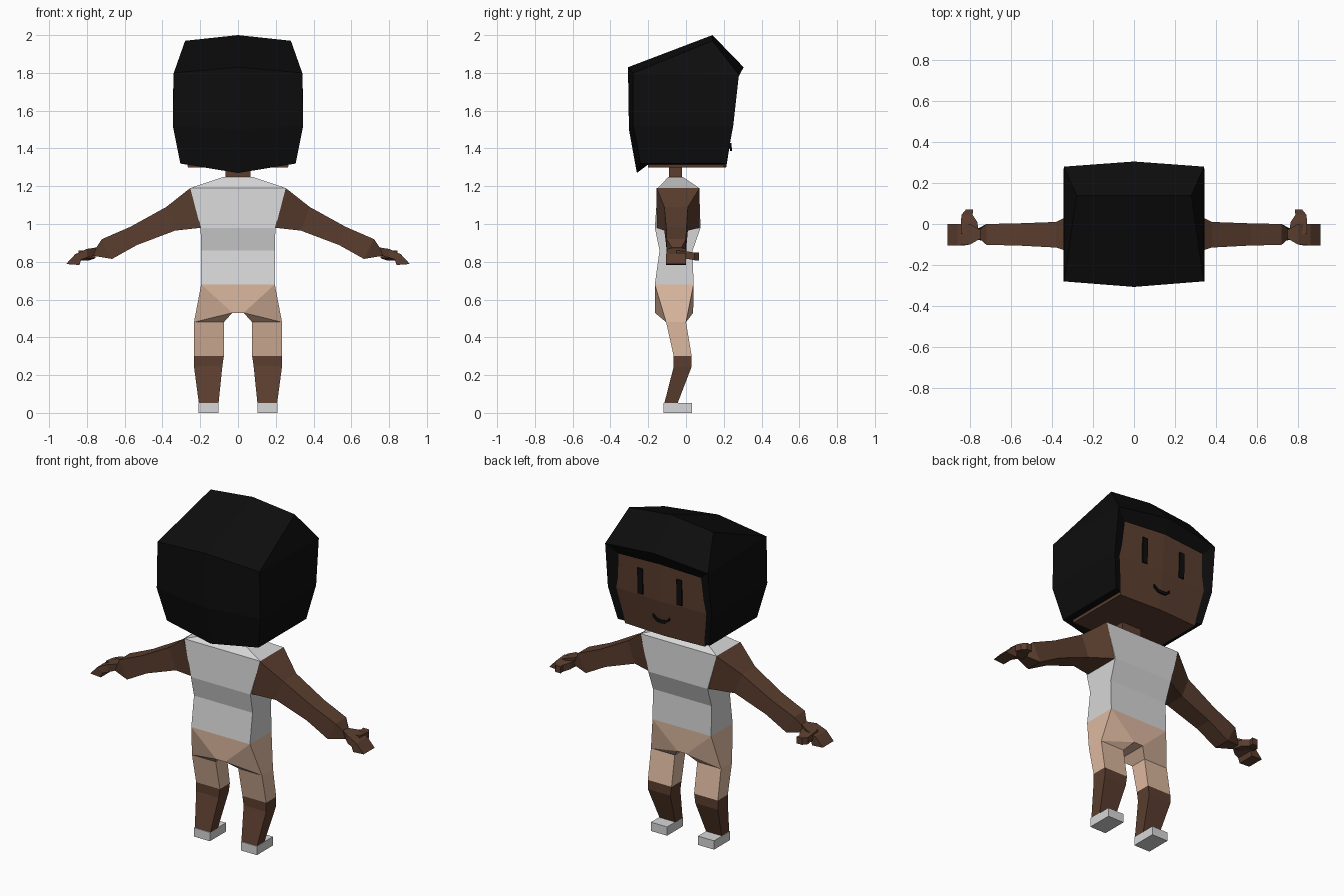
import bpy, bmesh


def material(name, rgb):
    m = bpy.data.materials.new(name)
    m.diffuse_color = (*rgb, 1)
    return m


SKIN = material("brown skin", (0.105, 0.048, 0.028))
BLACK = material("black", (0.004, 0.004, 0.004))
SHIRT = material("pale grey", (0.68, 0.68, 0.68))
TAN = material("tan", (0.72, 0.48, 0.35))


def build(name, verts, faces, mat):
    """Flat-shaded mesh with outward normals."""
    bm = bmesh.new()
    vs = [bm.verts.new(v) for v in verts]
    for f in faces:
        bm.faces.new([vs[i] for i in f])
    bmesh.ops.recalc_face_normals(bm, faces=bm.faces)
    me = bpy.data.meshes.new(name)
    bm.to_mesh(me)
    bm.free()
    me.materials.append(mat)
    ob = bpy.data.objects.new(name, me)
    bpy.context.collection.objects.link(ob)
    return ob


def loft(name, rings, mat):
    """Bridge equal-length rings of points and cap both ends."""
    n = len(rings[0])
    faces = [list(range(n)), list(range((len(rings) - 1) * n, len(rings) * n))]
    for r in range(len(rings) - 1):
        for i in range(n):
            j = (i + 1) % n
            faces.append([r * n + i, r * n + j, r * n + n + j, r * n + n + i])
    return build(name, [p for ring in rings for p in ring], faces, mat)


def level(z, x0, x1, y0, y1):
    """Horizontal rectangular ring."""
    return [(x0, y0, z), (x1, y0, z), (x1, y1, z), (x0, y1, z)]


def slice_(s, top, bot, y0, y1):
    """Arm cross-section between a top and a bottom (x, z) point."""
    return [(s * top[0], y0, top[1]), (s * top[0], y1, top[1]),
            (s * bot[0], y1, bot[1]), (s * bot[0], y0, bot[1])]


# Shirt: z, half width, back y, front y
loft("shirt", [level(z, -w, w, a, b) for z, w, a, b in (
    (0.68, 0.195, -0.165, 0.04), (0.86, 0.195, -0.14, 0.035),
    (0.98, 0.198, -0.165, 0.077), (1.19, 0.253, -0.15, 0.07),
    (1.25, 0.075, -0.092, -0.018))], SHIRT)
loft("neck", [level(1.24, -0.065, 0.065, -0.09, -0.02),
              level(1.32, -0.065, 0.065, -0.09, -0.02)], SKIN)

# Shorts: pelvis with a wide crotch strip and leg openings
half = [(0.195, -0.165, 0.68), (0.195, 0.04, 0.68),
        (0.03, -0.165, 0.53), (0.03, 0.038, 0.53),
        (0.233, -0.105, 0.48), (0.233, 0.0, 0.48),
        (0.075, -0.105, 0.48), (0.075, 0.0, 0.48)]
verts = half + [(-x, y, z) for x, y, z in half]
faces = [(0, 8, 10, 2), (1, 9, 11, 3), (2, 10, 11, 3), (0, 1, 9, 8)]
for k in (0, 8):
    faces += [tuple(i + k for i in f) for f in (
        (0, 4, 5, 1), (0, 2, 4), (2, 6, 4), (1, 3, 5), (3, 7, 5),
        (2, 3, 7, 6), (4, 5, 7, 6))]
build("shorts_pelvis", verts, faces, TAN)

for s, side in ((1, "right"), (-1, "left")):
    # Legs and shoes
    loft("shorts_leg_" + side, [level(0.48, s * 0.075, s * 0.233, -0.105, 0.0),
                                level(0.30, s * 0.075, s * 0.233, -0.065, 0.03)], TAN)
    loft("leg_" + side, [level(0.30, s * 0.075, s * 0.233, -0.065, 0.03),
                         level(0.245, s * 0.083, s * 0.233, -0.065, 0.03),
                         level(0.05, s * 0.103, s * 0.207, -0.115, -0.045)], SKIN)
    loft("shoe_" + side, [level(0.0, s * 0.103, s * 0.21, -0.12, 0.033),
                          level(0.053, s * 0.103, s * 0.21, -0.12, 0.033)], SHIRT)
    # Arm from shoulder to wrist
    loft("arm_" + side, [slice_(s, *c) for c in (
        ((0.253, 1.19), (0.197, 0.98), -0.155, 0.072),
        ((0.38, 1.09), (0.333, 0.965), -0.115, 0.01),
        ((0.57, 0.985), (0.534, 0.889), -0.105, 0.003),
        ((0.72, 0.92), (0.667, 0.815), -0.102, 0.0),
        ((0.75, 0.875), (0.767, 0.832), -0.075, -0.025))], SKIN)
    # Hand curling downward, with a thumb pointing forward
    loft("hand_" + side, [slice_(s, *c) for c in (
        ((0.747, 0.876), (0.763, 0.832), -0.07, -0.03),
        ((0.80, 0.868), (0.80, 0.822), -0.10, 0.0),
        ((0.862, 0.84), (0.83, 0.812), -0.105, 0.0),
        ((0.91, 0.788), (0.84, 0.783), -0.105, 0.0))], SKIN)
    loft("thumb_" + side, [
        [(s * (x + dx), y, z + dz) for dx, dz in
         ((-w, -0.02), (w, -0.02), (w, 0.02), (-w, 0.02))]
        for x, y, z, w in ((0.80, -0.05, 0.84, 0.045), (0.805, 0.01, 0.835, 0.04),
                           (0.815, 0.045, 0.828, 0.027),
                           (0.803, 0.07, 0.828, 0.018))], SKIN)
    # Eye plate
    loft("eye_" + side, [
        [(s * (0.13 + dx), y + dy, z) for dx, dy in
         ((-0.017, 0), (0.017, 0), (0.017, 0.009), (-0.017, 0.009))]
        for z, y in ((1.53, 0.241), (1.685, 0.246))], BLACK)
    # Half of the smile
    loft("mouth_" + side, [
        [(s * x, y + dy, z + dz) for dy, dz in
         ((0, -0.009), (0.009, -0.009), (0.009, 0.009), (0, 0.009))]
        for x, y, z in ((0.0, 0.234, 1.395), (0.028, 0.232, 1.398),
                        (0.055, 0.231, 1.42))], BLACK)

# Head with a slightly bowed face: z, half width, side front y, mid front y
loft("head", [[(-w, -0.2, z), (w, -0.2, z), (w, a, z), (0, b, z), (-w, a, z)]
              for z, w, a, b in ((1.30, 0.265, 0.20, 0.213),
                                 (1.52, 0.305, 0.235, 0.248),
                                 (1.78, 0.285, 0.245, 0.255))], SKIN)

# Hair: back, ridge and brim rows of (half width, side y, side z, mid y, mid z)
rows = ((0.305, -0.24, 1.32, -0.26, 1.27), (0.345, -0.28, 1.52, -0.302, 1.50),
        (0.34, -0.28, 1.80, -0.307, 1.83), (0.28, 0.14, 1.97, 0.14, 2.0),
        (0.342, 0.28, 1.79, 0.305, 1.83), (0.275, 0.25, 1.735, 0.262, 1.75))
verts, faces = [], []
for w, ys, zs, ym, zm in rows:
    verts += [(-w, ys, zs), (0, ym, zm), (w, ys, zs)]
for r in range(len(rows) - 1):
    for c in (0, 1):
        a = r * 3 + c
        faces.append((a, a + 1, a + 4, a + 3))
# Side panels with a rim around the face (first new index is 18)
for k, s in ((0, -1), (2, 1)):
    n = len(verts)
    verts += [(s * 0.345, 0.25, 1.52), (s * 0.305, 0.213, 1.32),
              (s * 0.29, 0.232, 1.52), (s * 0.255, 0.20, 1.315),
              (s * 0.255, -0.2, 1.315)]
    bb, bm_, bu, ridge, brim, inner = (k + 3 * i for i in range(6))
    faces += [(bb, n + 1, n, bm_), (bm_, n, brim, bu), (bu, brim, ridge),
              (brim, n, n + 2, inner), (n, n + 1, n + 3, n + 2),
              (bb, n + 4, n + 3, n + 1)]
faces += [(0, 1, 22), (1, 2, 27), (1, 27, 22)]
build("hair", verts, faces, BLACK)
